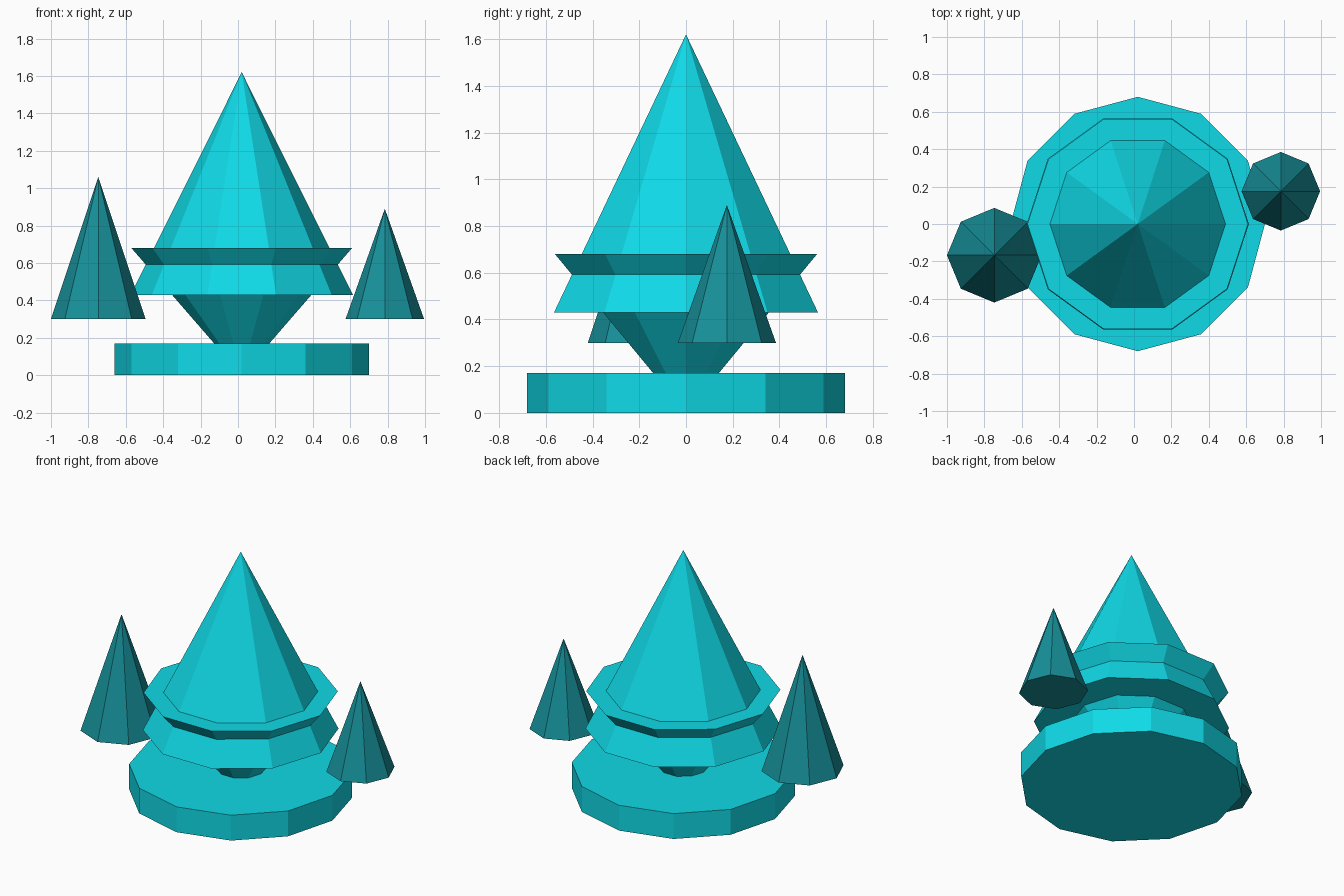
import bpy

if "Cube" in bpy.data.objects:
    bpy.data.objects.remove(bpy.data.objects["Cube"])


def material(name, rgb):
    m = bpy.data.materials.new(name)
    m.diffuse_color = (*rgb, 1)
    m.use_nodes = True
    m.node_tree.nodes["Principled BSDF"].inputs["Base Color"].default_value = m.diffuse_color
    return m


bright = material("bright_cyan", (0.005, 0.70, 0.80))
deep = material("deep_cyan", (0.008, 0.28, 0.32))


def frustum(name, sides, r_low, r_high, z0, z1, x, y, mat):
    """Flat-faced frustum or cone with a corner on the +x axis."""
    bpy.ops.mesh.primitive_cone_add(vertices=sides, radius1=r_low, radius2=r_high,
                                    depth=z1 - z0, location=(x, y, (z0 + z1) / 2))
    ob = bpy.context.object
    ob.name = name
    if sides % 4:  # primitive starts on +y; turn so a corner lies on +x
        for v in ob.data.vertices:
            v.co.x, v.co.y = v.co.y, -v.co.x
    ob.data.materials.append(mat)
    return ob


CX = 0.02

# Round pedestal
frustum("base", 12, 0.68, 0.68, 0, 0.17, CX, 0, bright)

# Two interlocking cones: one up, one down
frustum("upper_crystal", 10, 0.594, 0, 0.43, 1.62, CX, 0, bright)
frustum("lower_crystal", 10, 0, 0.59, 0, 0.68, CX, 0, bright)

# Floating side shards
frustum("left_shard", 8, 0.253, 0, 0.30, 1.06, -0.747, -0.167, deep)
frustum("right_shard", 8, 0.21, 0, 0.30, 0.89, 0.785, 0.175, deep)
